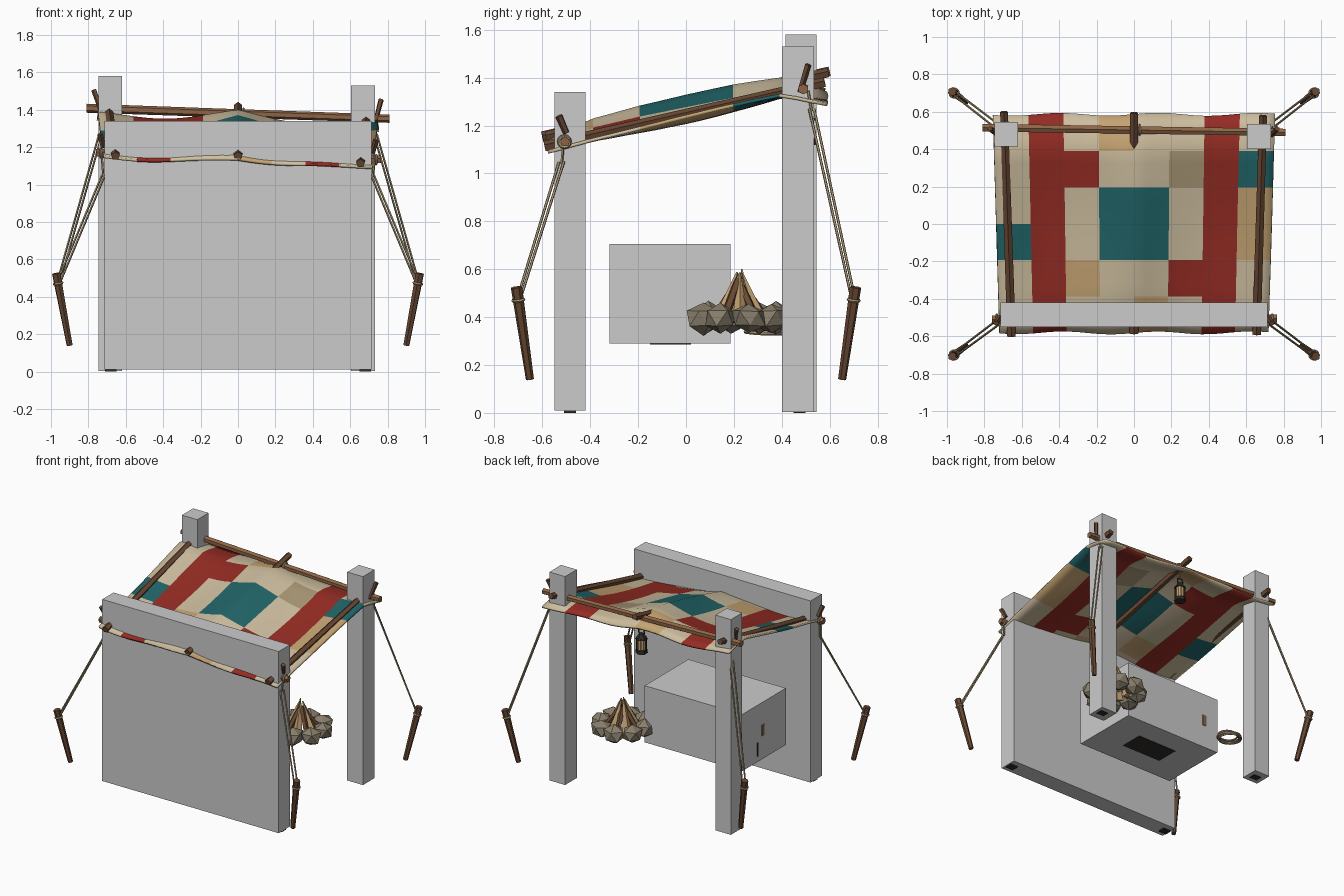
import bpy, bmesh, math, random
from mathutils import Vector

random.seed(4)
cube = bpy.data.objects.get("Cube")
if cube:
    bpy.data.objects.remove(cube, do_unlink=True)


def material(name, r, g, b):
    m = bpy.data.materials.new(name)
    m.use_nodes = True
    m.diffuse_color = (r, g, b, 1)
    bsdf = next(n for n in m.node_tree.nodes if n.type == 'BSDF_PRINCIPLED')
    bsdf.inputs["Base Color"].default_value = (r, g, b, 1)
    return m


GREY = material("grey", .6, .6, .6)
CREAM = material("cream", .62, .52, .35)
RED = material("red", .3, .025, .017)
TEAL = material("teal", .015, .13, .14)
TAN = material("tan", .56, .37, .17)
ROPE = material("rope", .4, .31, .18)
WOOD = material("wood", .27, .13, .06)
DARK = material("dark_wood", .14, .065, .033)
STONE = material("stone", .25, .21, .15)
METAL = material("dark_metal", .03, .026, .02)


def finish(name, bm, *mats):
    me = bpy.data.meshes.new(name)
    bmesh.ops.recalc_face_normals(bm, faces=bm.faces)
    bm.to_mesh(me)
    bm.free()
    ob = bpy.data.objects.new(name, me)
    bpy.context.collection.objects.link(ob)
    for m in mats:
        me.materials.append(m)
    return ob


def block(name, lo, hi, mat):
    bm = bmesh.new()
    bmesh.ops.create_cube(bm, size=1)
    lo, hi = Vector(lo), Vector(hi)
    for v in bm.verts:
        v.co = (lo + hi) / 2 + v.co * (hi - lo)
    return finish(name, bm, mat)


def log(name, a, b, r, mat, r2=None, sides=6):
    """Tapered rod from a to b."""
    a, b = Vector(a), Vector(b)
    bm = bmesh.new()
    bmesh.ops.create_cone(bm, cap_ends=True, segments=sides, radius1=r,
                          radius2=r if r2 is None else r2, depth=(b - a).length)
    q = (b - a).to_track_quat('Z', 'Y')
    for v in bm.verts:
        v.co = (a + b) / 2 + q @ v.co
    return finish(name, bm, mat)


def ring(name, pos, axis, R, r, mat, n=12):
    """Torus with its hole along axis."""
    q = Vector(axis).to_track_quat('Z', 'Y')
    bm = bmesh.new()
    rows = []
    for i in range(n):
        t = math.tau * i / n
        rows.append([bm.verts.new(Vector(pos) + q @ Vector((
            (R + r * math.cos(u)) * math.cos(t), (R + r * math.cos(u)) * math.sin(t),
            r * math.sin(u)))) for u in (k * math.tau / 5 for k in range(5))])
    for i in range(n):
        p, s = rows[i], rows[(i + 1) % n]
        for k in range(5):
            bm.faces.new((p[k], s[k], s[(k + 1) % 5], p[(k + 1) % 5]))
    return finish(name, bm, mat)


# Plain blocks: wall, two posts, chest
block("front_wall", (-.715, -.55, .01), (.715, -.42, 1.34), GREY)
block("back_post_right", (-.745, .415, .004), (-.62, .545, 1.58), GREY)
block("back_post_left", (.605, .4, .004), (.732, .535, 1.53), GREY)
block("chest_block", (-.585, -.32, .29), (.205, .185, .705), GREY)
block("chest_underside", (-.35, -.15, .286), (-.03, .02, .292), METAL)
block("chest_side_peg", (-.589, -.07, .46), (-.583, -.04, .54), WOOD)
block("chest_side_slot", (-.588, 0, .33), (-.583, .012, .43), METAL)
block("chest_back_peg", (-.485, .183, .46), (-.455, .189, .54), WOOD)
for s in (-1, 1):
    for y in (-.485, .475):
        block("post_foot", (s * .68 - .03, y - .025, 0), (s * .68 + .03, y + .025, .012), METAL)


# Patchwork canopy
def along(y, pts):
    for (y0, z0), (y1, z1) in zip(pts, pts[1:]):
        if y <= y1:
            break
    return z0 + (z1 - z0) * (y - y0) / (y1 - y0)


RIDGE = [(-.58, 1.135), (-.4, 1.225), (-.2, 1.28), (0, 1.322), (.2, 1.36), (.42, 1.392), (.585, 1.335)]
EDGE = [(-.58, 1.12), (-.4, 1.17), (0, 1.26), (.4, 1.352), (.585, 1.318)]
PATCHES = ["crccrcrc".replace("crccrcrc", "crcctcrc"), "crtccrrc", "brcbbcrt",
           "crcbbcrt", "crrccdrb", "crctccrc"]
KEYS = "crbtd"
NX, NY = 24, 18
bm = bmesh.new()
grid = []
for j in range(NY + 1):
    y = -.58 + 1.165 * j / NY
    row = []
    for i in range(NX + 1):
        u = 2 * i / NX - 1
        x = u * (.737 + .03 * y)
        a = abs(u)
        mid = .25 + .75 * math.sin(math.pi * j / NY)
        z = along(y, RIDGE) * (1 - a) + along(y, EDGE) * a
        z -= .05 * mid * math.sin(math.pi * a) + .036 * x
        z += .006 * math.sin(7 * u + 5 * y)
        yy = y + .008 * math.sin(9 * u) * (j in (0, NY))
        row.append(bm.verts.new((x, yy, z)))
    grid.append(row)
for j in range(NY):
    for i in range(NX):
        f = bm.faces.new((grid[j][i], grid[j][i + 1], grid[j + 1][i + 1], grid[j + 1][i]))
        f.material_index = KEYS.index(PATCHES[j // 3][i // 3])
        f.smooth = True
canopy = finish("canopy_cloth", bm, CREAM, RED, TEAL, TAN, ROPE)
sol = canopy.modifiers.new("thickness", 'SOLIDIFY')
sol.thickness = .014
sol.offset = 0

# Canopy frame
log("ridge_pole", (0, -.585, 1.152), (0, .595, 1.42), .024, DARK, .022, 5)
log("side_pole_left", (.655, -.59, 1.112), (.69, .58, 1.38), .024, DARK, .022, 5)
log("side_pole_right", (-.655, -.6, 1.152), (-.695, .6, 1.425), .024, DARK, .022, 5)
log("back_beam", (-.81, .515, 1.408), (.81, .49, 1.352), .024, WOOD, .022)
log("front_beam", (-.76, -.51, 1.168), (.765, -.505, 1.132), .022, WOOD, .022, 5)
for x, z in ((-.69, 1.41), (0, 1.385), (.685, 1.36)):
    ring("beam_lashing", (x + .03, .503, z - .005), (1, 0, 0), .025, .007, ROPE)
for x, z in ((-.735, 1.168), (.738, 1.133)):
    ring("front_lashing", (x, -.508, z), (1, 0, 0), .024, .007, ROPE)

# Short pegs at the corners
log("back_peg_left", (.735, .475, 1.34), (.765, .51, 1.455), .012, DARK, .015, 5)
log("back_peg_right", (-.73, .475, 1.39), (-.77, .51, 1.505), .012, DARK, .015, 5)
log("front_peg_left", (.72, -.5, 1.17), (.738, -.53, 1.24), .014, DARK, .016, 5)
log("front_peg_right", (-.72, -.5, 1.2), (-.738, -.53, 1.27), .014, DARK, .016, 5)

# Stakes and guy ropes
for sx in (-1, 1):
    for sy, start in ((-1, (.72, .52, 1.05)), (1, (.735, .525, 1.27))):
        top = Vector((sx * .972, sy * .708, .525))
        foot = Vector((sx * .9, sy * .652, .14))
        log("stake", foot, top, .017, DARK, .024)
        tie = top.lerp(foot, .14)
        ring("stake_lashing", tie, top - foot, .023, .007, ROPE)
        for k in (-1, 1):
            a = Vector((sx * (start[0] + k * .008), sy * (start[1] - k * .01), start[2]))
            log("guy_rope", a, tie + Vector((k * .006 * sx, -k * .008 * sy, .005 * k)), .006, ROPE, sides=5)
    # Drop ropes from beam ends to the guy ropes
    log("front_rope_tail", (sx * .728, -.51, 1.15), (sx * .72, -.52, 1.04), .006, ROPE, sides=5)
    log("back_rope_tail", (sx * .74, .51, 1.375 - sx * .03), (sx * .735, .525, 1.26), .006, ROPE, sides=5)

# Campfire
fx, fy = .354, .225
for i in range(8):
    t = math.tau * (i + .3) / 8
    bm = bmesh.new()
    bmesh.ops.create_icosphere(bm, subdivisions=1, radius=.074)
    spin = random.uniform(0, 3)
    for v in bm.verts:
        c = v.co * random.uniform(.88, 1.12)
        v.co = (fx + .155 * math.cos(t) + c.x * math.cos(spin) - c.y * math.sin(spin),
                fy + .155 * math.sin(t) + c.x * math.sin(spin) + c.y * math.cos(spin),
                .395 + c.z * .9)
    finish("fire_stone", bm, STONE)
for i in range(10):
    t = math.tau * i / 10
    split = i % 2 == 0
    r0, h = (.085, .6) if split else (.12, .545)
    base = (fx + r0 * math.cos(t), fy + r0 * math.sin(t), .38)
    tip = (fx + .012 * math.cos(t), fy + .012 * math.sin(t), h + random.uniform(-.02, .01))
    if split:
        log("split_firewood", base, tip, .034, TAN, .004, 4)
    else:
        log("fire_log", base, tip, .02, DARK, .018, 5)

# Hanging lantern
lx, ly = .01, .5
log("lantern_glass", (lx, ly, 1.145), (lx, ly, 1.225), .033, TAN)
log("lantern_base", (lx, ly, 1.12), (lx, ly, 1.147), .042, METAL, .038)
log("lantern_cap", (lx, ly, 1.222), (lx, ly, 1.262), .043, METAL, .016)
for i in range(6):
    t = math.tau * i / 6
    p = Vector((lx + .035 * math.cos(t), ly + .035 * math.sin(t), 1.14))
    log("lantern_bar", p, p + Vector((0, 0, .09)), .005, METAL, sides=4)
ring("lantern_handle", (lx, ly, 1.275), (0, 1, 0), .024, .005, METAL)
log("lantern_cord", (lx, ly, 1.295), (lx, ly, 1.375), .005, ROPE, sides=5)

# Coiled rope
for i, (R, z) in enumerate(((.078, .335), (.07, .345), (.08, .355), (.066, .365))):
    ring("rope_coil", (-.58 + .006 * (i % 2), .325 - .005 * i, z), (.06 * (-1) ** i, .05, 1), R, .007, ROPE, 18)
